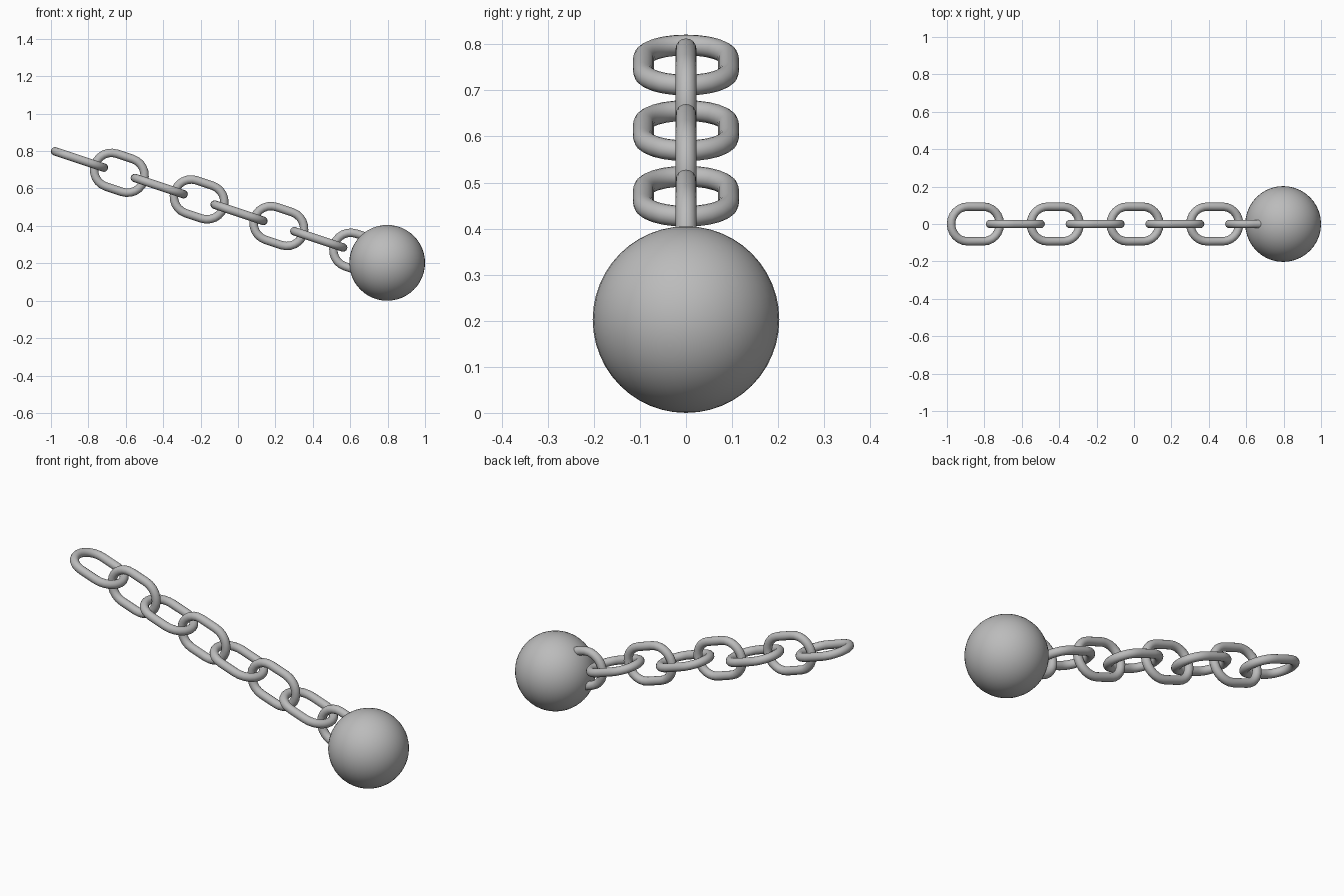
import bpy, bmesh, math
from mathutils import Matrix, Vector

if "Cube" in bpy.data.objects:
    bpy.data.objects.remove(bpy.data.objects["Cube"])

metal = bpy.data.materials.new("grey metal")
metal.diffuse_color = (0.5, 0.5, 0.5, 1)
metal.use_nodes = True
metal.node_tree.nodes["Principled BSDF"].inputs["Base Color"].default_value = metal.diffuse_color

TILT = math.radians(18.45)             # the chain slopes down towards the ball
FIRST = Vector((-0.8475, 0, 0.755))    # centre of the free end link
STEP = Vector((0.2132, 0, -0.0712))    # offset between neighbouring links
TUBE, BEND, STRAIGHT = 0.0225, 0.0925, 0.045


def finish(name, bm):
    bmesh.ops.recalc_face_normals(bm, faces=bm.faces)
    for f in bm.faces:
        f.smooth = True
    me = bpy.data.meshes.new(name)
    bm.to_mesh(me)
    bm.free()
    me.materials.append(metal)
    ob = bpy.data.objects.new(name, me)
    bpy.context.collection.objects.link(ob)
    return ob


def chain_link(name, centre, roll):
    """Round tube swept along a stadium-shaped loop."""
    bm = bmesh.new()
    rings, arc, sides = [], 12, 16
    for end in (0, 1):
        for i in range(arc + 1):
            a = -math.pi / 2 + math.pi * (end + i / arc)
            out = Vector((math.cos(a), math.sin(a), 0))
            mid = out * BEND + Vector((STRAIGHT * (1 - 2 * end), 0, 0))
            rings.append([bm.verts.new(mid + TUBE * (math.cos(t) * out + Vector((0, 0, math.sin(t)))))
                          for t in (2 * math.pi * k / sides for k in range(sides))])
    for n, ring in enumerate(rings):
        nxt = rings[(n + 1) % len(rings)]
        for k in range(sides):
            j = (k + 1) % sides
            bm.faces.new((ring[k], nxt[k], nxt[j], ring[j]))
    ob = finish(name, bm)
    ob.matrix_world = (Matrix.Translation(centre) @ Matrix.Rotation(TILT, 4, 'Y')
                       @ Matrix.Rotation(roll, 4, 'X'))


# Eight links, alternately flat and upright; the last is sunk into the ball
for n in range(8):
    chain_link(f"chain_link_{n + 1}", FIRST + STEP * n, math.pi / 2 * (n % 2))

# Heavy ball
bm = bmesh.new()
bmesh.ops.create_uvsphere(bm, u_segments=40, v_segments=24, radius=0.2025)
ball = finish("ball", bm)
ball.location = (0.7975, 0, 0.2025)
